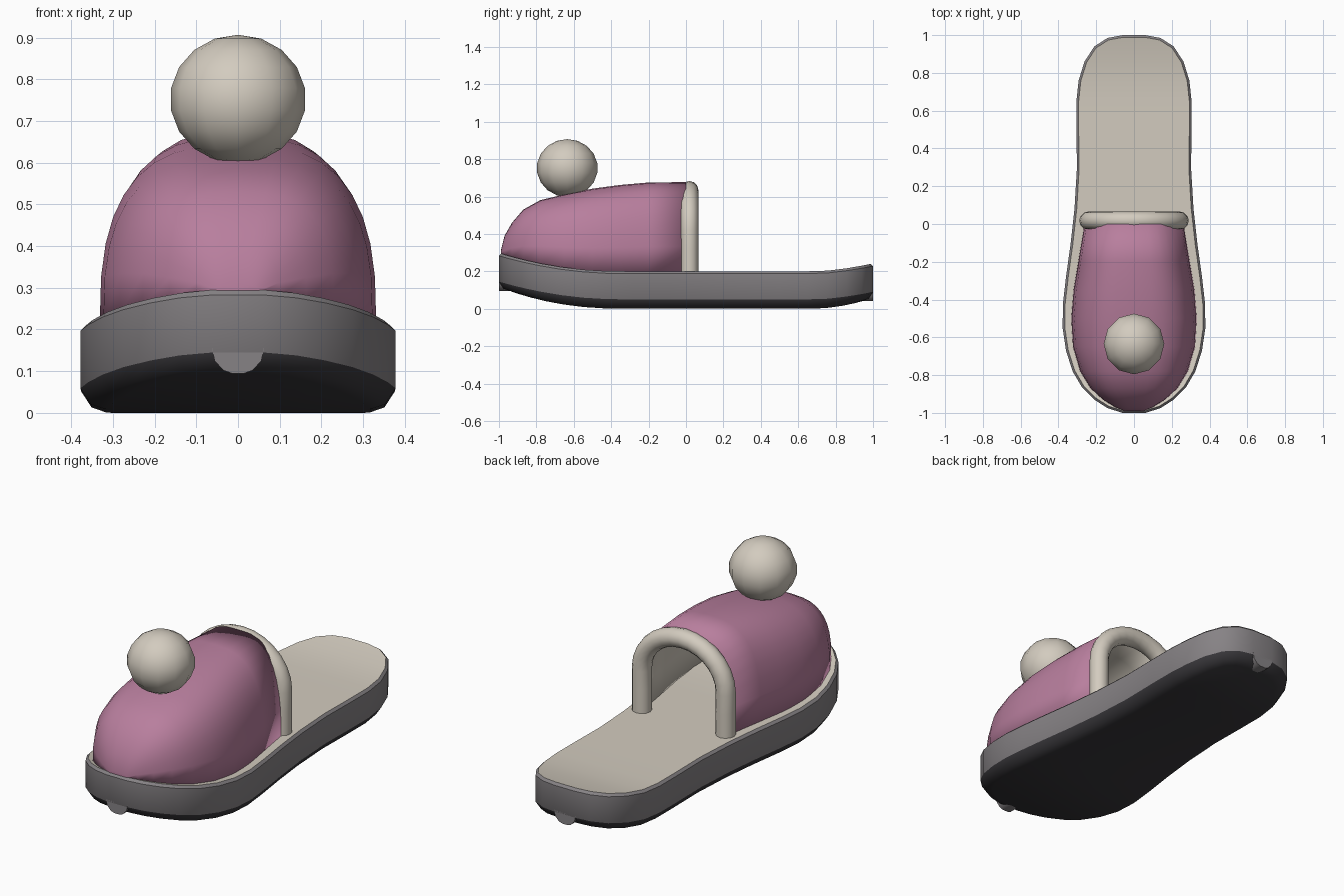
import bpy, bmesh, math
from mathutils import Vector

if "Cube" in bpy.data.objects:
    bpy.data.objects.remove(bpy.data.objects["Cube"], do_unlink=True)


def make_material(name, rgb):
    m = bpy.data.materials.new(name)
    m.use_nodes = True
    m.diffuse_color = (*rgb, 1)
    bsdf = m.node_tree.nodes["Principled BSDF"]
    bsdf.inputs["Base Color"].default_value = (*rgb, 1)
    bsdf.inputs["Roughness"].default_value = 0.8
    return m


PINK = make_material("pink felt", (0.48, 0.21, 0.34))
CREAM = make_material("cream fleece", (0.65, 0.60, 0.52))
GREY = make_material("grey rubber", (0.24, 0.225, 0.235))
DARK = make_material("dark tread", (0.04, 0.038, 0.043))


def finish(name, bm, materials, angle=40):
    bmesh.ops.recalc_face_normals(bm, faces=bm.faces)
    mesh = bpy.data.meshes.new(name)
    bm.to_mesh(mesh)
    bm.free()
    for m in materials:
        mesh.materials.append(m)
    obj = bpy.data.objects.new(name, mesh)
    bpy.context.collection.objects.link(obj)
    bpy.ops.object.select_all(action='DESELECT')
    obj.select_set(True)
    bpy.context.view_layer.objects.active = obj
    bpy.ops.object.shade_smooth_by_angle(angle=math.radians(angle))
    return obj


def bridge(bm, a, b, closed, mat=0):
    n = len(a)
    for i in range(n if closed else n - 1):
        j = (i + 1) % n
        bm.faces.new((a[i], a[j], b[j], b[i])).material_index = mat


def lift(y):
    """Upward curl of the sole at toe and heel."""
    toe = max(0, (-0.35 - y) / 0.65)
    heel = max(0, (y - 0.7) / 0.3)
    return 0.095 * toe ** 2 + 0.04 * heel ** 1.5


# Sole: stacked outlines following the curl, toe to heel
half = [(0.06, -1), (0.14, -0.975), (0.21, -0.93), (0.275, -0.865), (0.325, -0.78),
        (0.36, -0.67), (0.378, -0.55), (0.376, -0.42), (0.36, -0.28), (0.335, -0.1),
        (0.315, 0.08), (0.302, 0.3), (0.305, 0.5), (0.305, 0.65), (0.293, 0.76),
        (0.262, 0.86), (0.21, 0.94), (0.14, 0.985), (0.06, 1)]
outline = [Vector(p) for p in half] + [Vector((-x, y)) for x, y in reversed(half)]
count = len(outline)
bm = bmesh.new()
rings = []
for inset, z in [(0.06, 0), (0.025, 0.012), (0, 0.05), (0, 0.188), (0.012, 0.2)]:
    ring = []
    for i, p in enumerate(outline):
        t = (outline[(i + 1) % count] - outline[i - 1]).normalized()
        q = p - inset * Vector((t.y, -t.x))
        ring.append(bm.verts.new((q.x, q.y, z + lift(p.y))))
    rings.append(ring)
for k, mat in enumerate((1, 1, 0, 0)):
    bridge(bm, rings[k], rings[k + 1], True, mat)
for ring, mat in ((rings[0], 1), (rings[-1], 2)):
    bridge(bm, ring[:count // 2], ring[:count // 2 - 1:-1], False, mat)
finish("sole", bm, [GREY, DARK, CREAM])

# Rounded grey tabs lapping over the tread at toe and heel
for name, side in (("toe_tab", -1), ("heel_tab", 1)):
    bm = bmesh.new()
    base = lift(side)
    profile = [(-0.062, 0.06), (-0.056, 0.03), (-0.035, 0.007), (-0.015, 0),
               (0.015, 0), (0.035, 0.007), (0.056, 0.03), (0.062, 0.06)]
    outer, inner = [[bm.verts.new((x, side * y, base + z)) for x, z in profile]
                    for y in (1, 0.94)]
    bridge(bm, outer, inner, True)
    bm.faces.new(outer)
    bm.faces.new(inner)
    finish(name, bm, [GREY])

# Upper: arched sections (y, half width, crown height) from toe to opening
sections = [(-0.99, 0.05, 0.31), (-0.97, 0.1, 0.39), (-0.93, 0.165, 0.46),
            (-0.87, 0.23, 0.53), (-0.78, 0.285, 0.58), (-0.65, 0.323, 0.612),
            (-0.5, 0.332, 0.642), (-0.35, 0.32, 0.662), (-0.2, 0.295, 0.675),
            (0, 0.262, 0.677)]
STEPS = 18
POWER = 2 / 2.8
bm = bmesh.new()
rows = []
for y, w, top in sections:
    base = 0.195 + lift(y)
    row = []
    for i in range(STEPS + 1):
        a = math.pi * i / STEPS
        c, s = math.cos(a), max(0, math.sin(a))
        x = math.copysign(w * abs(c) ** POWER, c)
        row.append(bm.verts.new((x, y, base + (top - base) * s ** POWER)))
    rows.append(row)
for a, b in zip(rows, rows[1:]):
    bridge(bm, a, b, False)
bm.faces.new(rows[0])
upper = finish("upper", bm, [PINK, CREAM], 60)
if sum(f.normal.z * f.area for f in upper.data.polygons) < 0:
    upper.data.flip_normals()
shell = upper.modifiers.new("lining", 'SOLIDIFY')
shell.thickness = 0.025
shell.offset = -1
shell.material_offset = 1

# Cuff: round tube along the arch of the opening
RADIUS = 0.048
path = [(0.242, 0.19), (0.242, 0.32)]
for i in range(15):
    a = math.pi * i / 14
    path.append((0.242 * math.cos(a), 0.42 + 0.215 * math.sin(a)))
path += [(-0.242, 0.32), (-0.242, 0.19)]
bm = bmesh.new()
tubes = []
for i, (x, z) in enumerate(path):
    before, after = path[max(i - 1, 0)], path[min(i + 1, len(path) - 1)]
    t = Vector((after[0] - before[0], after[1] - before[1])).normalized()
    tube = []
    for k in range(12):
        a = math.tau * k / 12
        r = RADIUS * math.cos(a)
        tube.append(bm.verts.new((x + t.y * r, 0.018 + RADIUS * math.sin(a), z - t.x * r)))
    tubes.append(tube)
for a, b in zip(tubes, tubes[1:]):
    bridge(bm, a, b, True)
bm.faces.new(tubes[0])
bm.faces.new(tubes[-1])
finish("cuff", bm, [CREAM])

# Pompom on the toe
bm = bmesh.new()
bmesh.ops.create_uvsphere(bm, u_segments=12, v_segments=9, radius=0.163)
bmesh.ops.scale(bm, vec=(1, 1, 0.95), verts=bm.verts)
bmesh.ops.translate(bm, vec=(0, -0.635, 0.752), verts=bm.verts)
finish("pompom", bm, [CREAM], 60)
